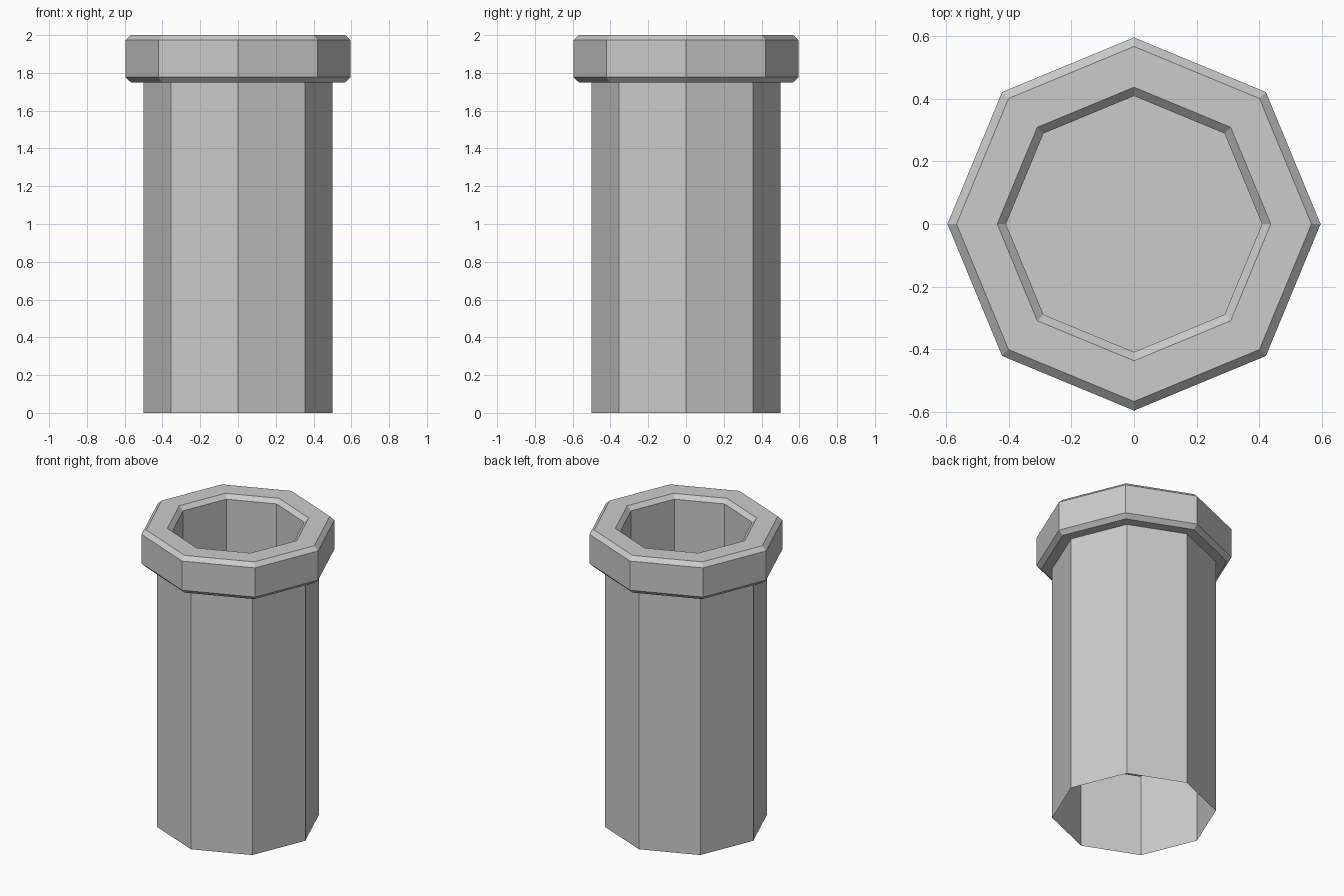
import bpy, bmesh
from math import cos, sin, pi

if "Cube" in bpy.data.objects:
    bpy.data.objects.remove(bpy.data.objects["Cube"])

SIDES = 8

# Profile (radius, height): outer wall, chamfered rim, inner wall, inner floor
PROFILE = [
    (0.50, 0.0), (0.50, 1.75),
    (0.567, 1.75), (0.596, 1.777), (0.596, 1.973), (0.567, 2.0),
    (0.437, 2.0), (0.409, 1.973), (0.409, 0.5),
]


def lathe(name, profile, sides):
    bm = bmesh.new()
    rings = [[bm.verts.new((r * cos(2 * pi * i / sides), r * sin(2 * pi * i / sides), z))
              for i in range(sides)] for r, z in profile]
    for low, high in zip(rings, rings[1:]):
        for i in range(sides):
            j = (i + 1) % sides
            bm.faces.new((low[i], low[j], high[j], high[i]))
    # Floor inside the pipe; the bottom end stays open
    bm.faces.new(rings[-1])
    mesh = bpy.data.meshes.new(name)
    bm.to_mesh(mesh)
    bm.free()
    obj = bpy.data.objects.new(name, mesh)
    bpy.context.collection.objects.link(obj)
    return obj


# Octagonal pipe with rim
lathe("rimmed_pipe", PROFILE, SIDES)
